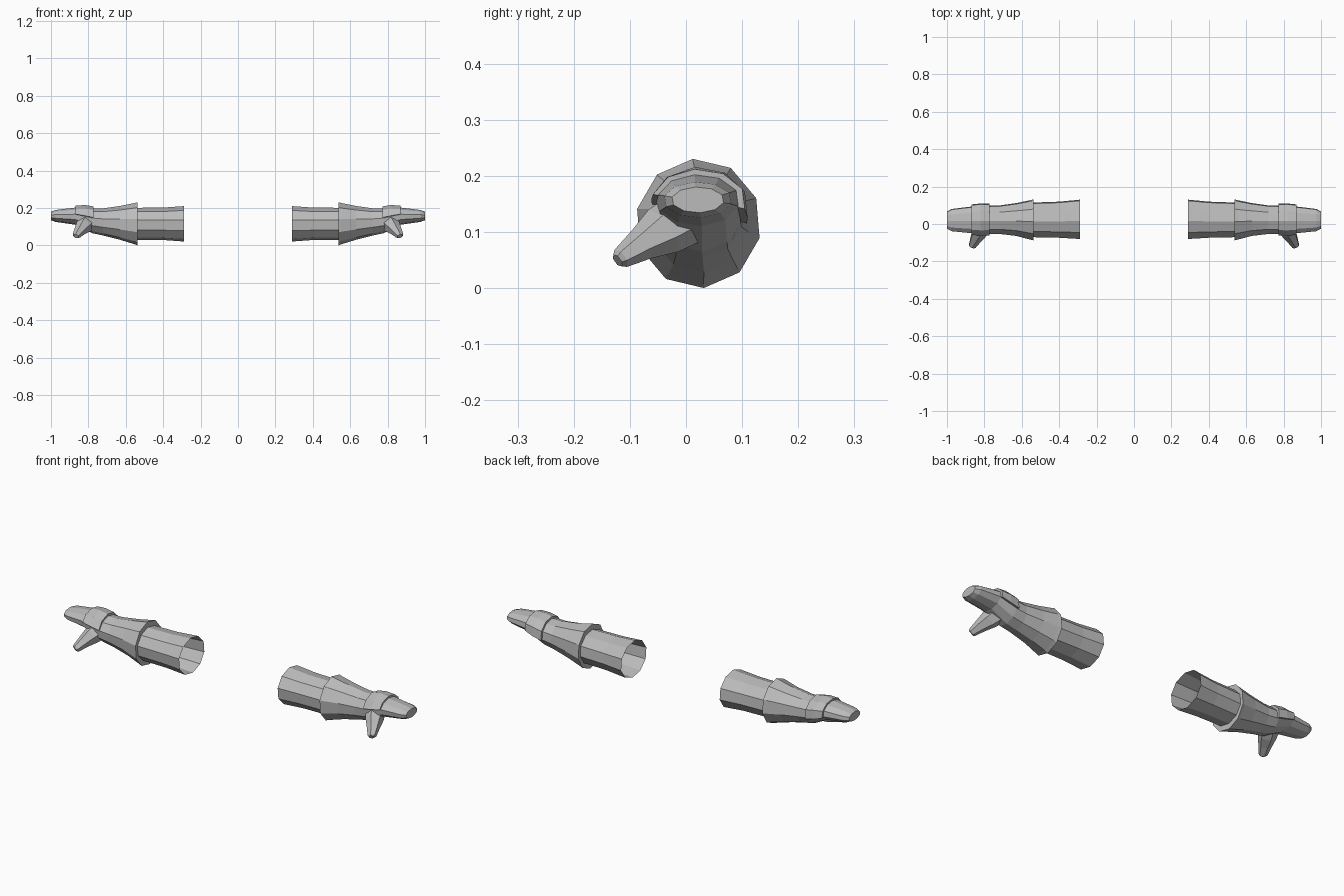
import bpy
import bmesh
from math import cos, sin, radians
from mathutils import Vector

cube = bpy.data.objects.get("Cube")
if cube:
    bpy.data.objects.remove(cube, do_unlink=True)

grey = bpy.data.materials.new("plain_grey")
grey.use_nodes = True
GREY = (0.5, 0.5, 0.5, 1)
grey.diffuse_color = GREY
grey.node_tree.nodes["Principled BSDF"].inputs["Base Color"].default_value = GREY

SIDES = 10
STEP = 360 / SIDES
TURN = 23  # puts one corner of the tube close to the top


def oval(x, cy, cz, ry, rz, corners=range(SIDES)):
    """Points of an oval across the arm, at distance x from the middle."""
    angles = [radians(TURN + STEP * i) for i in corners]
    return [Vector((x, cy + ry * cos(a), cz + rz * sin(a))) for a in angles]


def loft(name, rings, cap_start=False, cap_end=False):
    """Skin closed rings of points and mirror the part to the other arm."""
    bm = bmesh.new()
    loops = [[bm.verts.new(p) for p in ring] for ring in rings]
    n = len(loops[0])
    for a, b in zip(loops, loops[1:]):
        for i in range(n):
            j = (i + 1) % n
            bm.faces.new((a[i], a[j], b[j], b[i]))
    if cap_start:
        bm.faces.new(loops[0][::-1])
    if cap_end:
        bm.faces.new(loops[-1])
    mesh = bpy.data.meshes.new(name)
    bm.to_mesh(mesh)
    bm.free()
    mesh.materials.append(grey)
    obj = bpy.data.objects.new(name, mesh)
    bpy.context.collection.objects.link(obj)
    mirror = obj.modifiers.new("other_arm", "MIRROR")
    mirror.use_axis[0] = True
    mirror.use_mirror_merge = False
    return obj


# Open sleeve, slightly waisted
loft("sleeve", [
    oval(0.288, 0.025, 0.115, 0.108, 0.095),
    oval(0.40, 0.023, 0.115, 0.099, 0.087),
    oval(0.54, 0.022, 0.115, 0.095, 0.086),
])

# Glove: flat cuff rim, tapering wrist, palm and joined fingers
loft("glove", [
    oval(0.538, 0.022, 0.115, 0.094, 0.085),
    oval(0.538, 0.022, 0.115, 0.112, 0.1155),
    oval(0.555, 0.022, 0.116, 0.108, 0.110),
    oval(0.63, 0.024, 0.120, 0.090, 0.091),
    oval(0.72, 0.023, 0.125, 0.078, 0.073),
    oval(0.78, 0.022, 0.131, 0.078, 0.066),
    oval(0.87, 0.022, 0.156, 0.073, 0.046),
    oval(0.975, 0.021, 0.157, 0.061, 0.032),
    oval(1.0, 0.021, 0.157, 0.047, 0.023),
], cap_end=True)

# Knuckle guard: a thick band over the back of the hand
ARC = range(-1, 5)


def guard_ring(x, cy, cz, ry, rz, thick=0.02):
    outer = oval(x, cy, cz, ry, rz, ARC)
    inner = oval(x, cy, cz, ry - thick, rz - thick, ARC)
    return outer + inner[::-1]


loft("knuckle_guard", [
    guard_ring(0.772, 0.024, 0.132, 0.087, 0.076),
    guard_ring(0.82, 0.024, 0.142, 0.088, 0.074),
    guard_ring(0.868, 0.023, 0.154, 0.084, 0.058),
], cap_start=True, cap_end=True)

# Thumb: tapering tube pointing forward, outward and down
axis = Vector((0.05, -0.10, -0.072)).normalized()
across = (Vector((1, 0, 0)) - axis * axis.x).normalized()
upward = axis.cross(across)


def thumb_ring(center, wide, tall, sides=6):
    angles = [radians(360 / sides * (i + 0.5)) for i in range(sides)]
    return [Vector(center) + across * wide * cos(a) + upward * tall * sin(a)
            for a in angles]


loft("thumb", [
    thumb_ring((0.805, 0.0, 0.125), 0.050, 0.050),
    thumb_ring((0.825, -0.04, 0.102), 0.044, 0.046),
    thumb_ring((0.846, -0.08, 0.077), 0.032, 0.030),
    thumb_ring((0.864, -0.116, 0.053), 0.022, 0.019),
    thumb_ring((0.866, -0.122, 0.049), 0.015, 0.013),
], cap_end=True)
